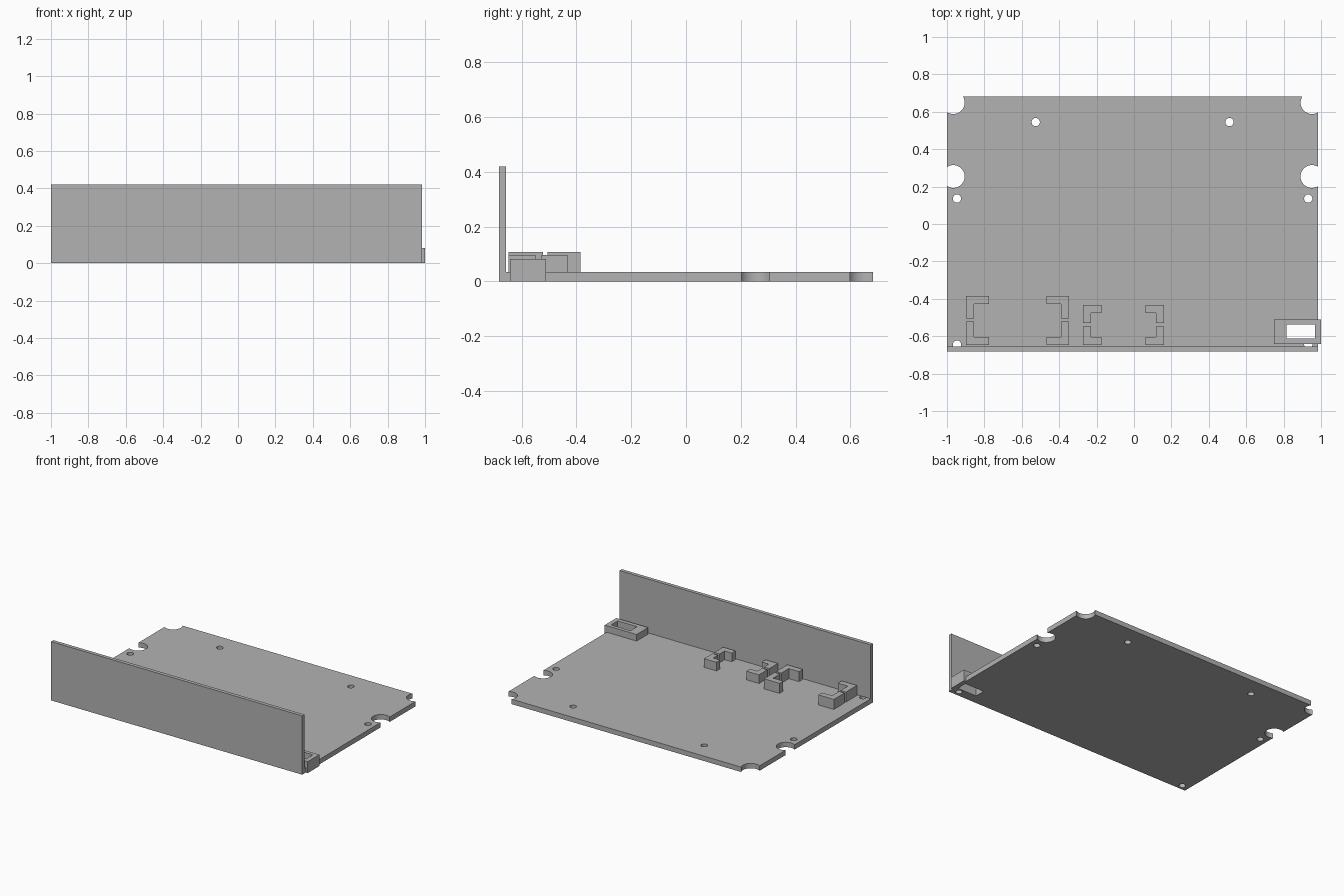
import bpy
import bmesh
from mathutils import Matrix, Vector

if "Cube" in bpy.data.objects:
    bpy.data.objects.remove(bpy.data.objects["Cube"], do_unlink=True)

GREY = (0.45, 0.45, 0.45, 1.0)
grey = bpy.data.materials.new("plain grey")
grey.use_nodes = True
grey.diffuse_color = GREY
grey.node_tree.nodes["Principled BSDF"].inputs["Base Color"].default_value = GREY

LEFT, RIGHT = -1.0, 0.985
MID = (LEFT + RIGHT) / 2
FRONT, BACK = -0.682, 0.682
FLOOR = 0.035


def finish(name, bm):
    mesh = bpy.data.meshes.new(name)
    bmesh.ops.recalc_face_normals(bm, faces=bm.faces)
    bm.to_mesh(mesh)
    bm.free()
    mesh.materials.append(grey)
    obj = bpy.data.objects.new(name, mesh)
    bpy.context.collection.objects.link(obj)
    return obj


def box(name, x0, x1, y0, y1, z0, z1):
    bm = bmesh.new()
    size = Vector((x1 - x0, y1 - y0, z1 - z0))
    centre = Vector((x0 + x1, y0 + y1, z0 + z1)) / 2
    bmesh.ops.create_cube(bm, size=1, matrix=Matrix.Translation(centre) @ Matrix.Diagonal(size).to_4x4())
    return finish(name, bm)


def drill(name, spots, z1):
    """One cutter holding a vertical cylinder for each (x, y, radius)."""
    bm = bmesh.new()
    for x, y, r in spots:
        bmesh.ops.create_cone(bm, cap_ends=True, segments=48, radius1=r, radius2=r,
                              depth=z1 + 0.1, matrix=Matrix.Translation((x, y, (z1 - 0.1) / 2)))
    return finish(name, bm)


def cut(obj, cutter):
    mod = obj.modifiers.new("cut", "BOOLEAN")
    mod.operation = "DIFFERENCE"
    mod.solver = "EXACT"
    mod.object = cutter
    bpy.context.view_layer.objects.active = obj
    bpy.ops.object.modifier_apply(modifier=mod.name)
    bpy.data.objects.remove(cutter, do_unlink=True)


def bracket(name, x, y, sx, sy, w, d, height, t=0.042):
    """L-shaped corner post; (x, y) is the outer corner, sx and sy point inward."""
    outline = [(0, 0), (w, 0), (w, t), (t, t), (t, d), (0, d)]
    bm = bmesh.new()
    face = bm.faces.new([bm.verts.new((x + sx * a, y + sy * b, FLOOR)) for a, b in outline])
    grown = bmesh.ops.extrude_face_region(bm, geom=[face])["geom"]
    top = [v for v in grown if isinstance(v, bmesh.types.BMVert)]
    bmesh.ops.translate(bm, verts=top, vec=(0, 0, height - FLOOR))
    return finish(name, bm)


# Base plate with edge notches and screw holes
base = box("base_plate", LEFT, RIGHT, FRONT, BACK, 0, FLOOR)
spots = []
for side in (-1, 1):
    spots += [(MID + side * 0.959, y, 0.061) for y in (0.254, 0.649)]
    spots += [(MID + side * a, y, 0.022)
              for a, y in ((0.518, 0.545), (0.939, 0.136), (0.939, -0.645))]
cut(base, drill("hole_cutter", spots, 0.1))

# Rectangular frame around a through slot, overhanging the left edge
frame = (0.748, 1.0, -0.642, -0.511)
cut(base, box("frame_cutter", frame[0], 1.1, frame[2], frame[3], -0.1, 0.1))
slot_frame = box("slot_frame", *frame, 0, 0.082)
cut(slot_frame, box("slot_cutter", 0.815, 0.968, -0.612, -0.537, -0.1, 0.2))
cut(slot_frame, drill("screw_cutter", [(MID + 0.939, -0.645, 0.022)], FLOOR))

# Upright front panel
box("front_panel", LEFT, RIGHT, FRONT, -0.656, FLOOR, 0.42)

# Two sets of four corner brackets: x range, back y, width, depths, height
sets = (("large", -0.898, -0.347, -0.385, 0.122, 0.12, 0.125, 0.107),
        ("small", -0.273, 0.16, -0.433, 0.098, 0.095, 0.098, 0.097))
for label, x0, x1, yb, w, db, df, h in sets:
    for side, x, sx in (("right", x0, 1), ("left", x1, -1)):
        bracket(f"{label}_bracket_back_{side}", x, yb, sx, -1, w, db, h)
        bracket(f"{label}_bracket_front_{side}", x, -0.647, sx, 1, w, df, h)

# Round hole walls shade smoothly, all other edges stay sharp
for obj in (base, slot_frame):
    bpy.ops.object.select_all(action="DESELECT")
    obj.select_set(True)
    bpy.context.view_layer.objects.active = obj
    bpy.ops.object.shade_smooth_by_angle()
